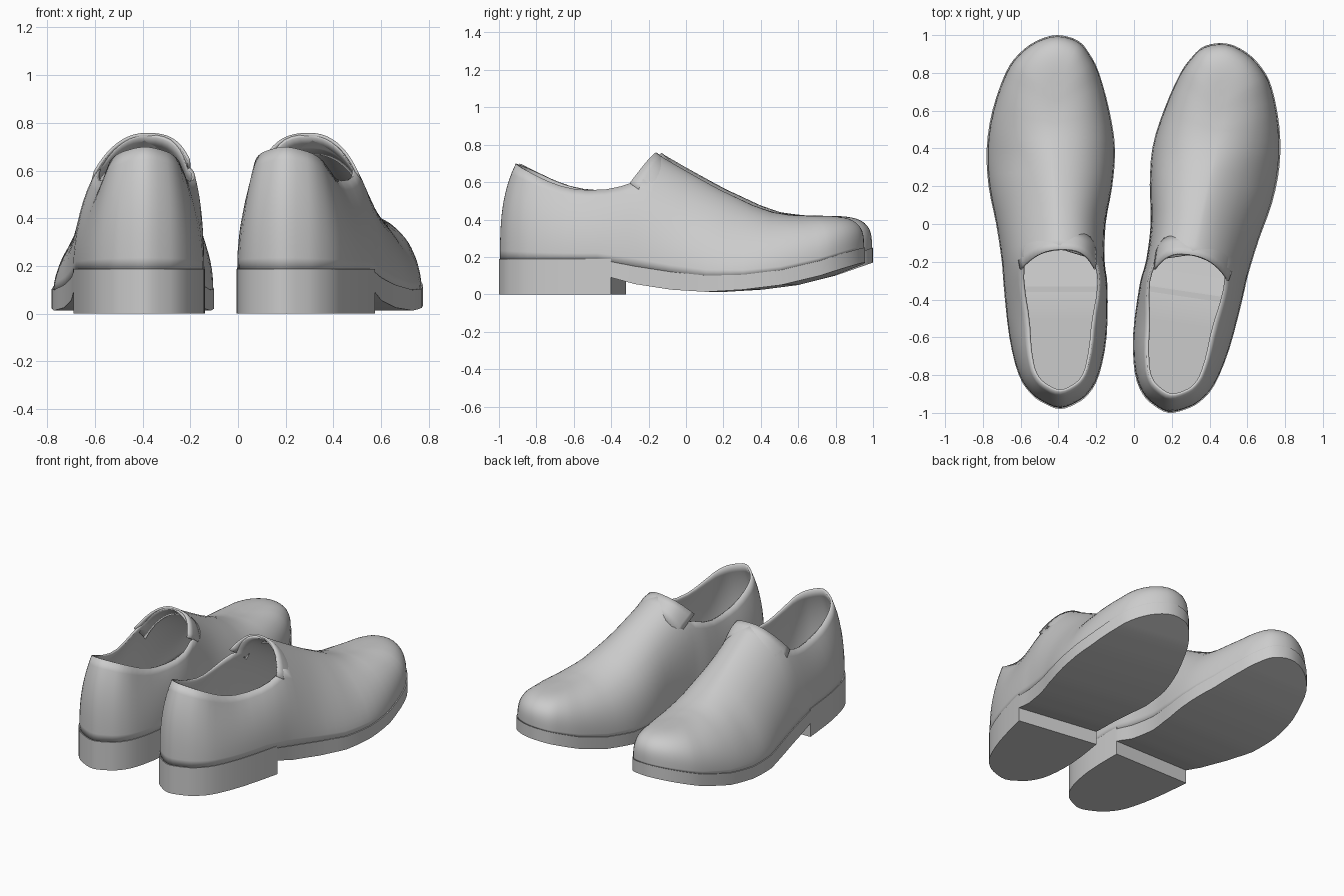
import bpy, bmesh, math
from mathutils import Matrix

if "Cube" in bpy.data.objects:
    bpy.data.objects.remove(bpy.data.objects["Cube"])

# Plan outline of the left shoe: (y, outer x, inner x), heel tip to toe tip
ROWS = [(-.95, -.475, -.305), (-.90, -.545, -.24), (-.8, -.61, -.185), (-.6, -.66, -.145),
        (-.33, -.69, -.14), (-.2, -.70, -.155), (0, -.73, -.15), (.2, -.77, -.115),
        (.4, -.78, -.10), (.6, -.75, -.13), (.8, -.68, -.185), (.9, -.61, -.235), (.97, -.515, -.295)]
SUB = 3
KEYS = [(-.39, -.98)] + [(r[2], r[0]) for r in ROWS] + [(-.405, 1.0)] + [(r[1], r[0]) for r in reversed(ROWS)]


def curve(*pts):
    def f(y):
        if y <= pts[0][0]:
            return pts[0][1]
        for (a, u), (b, v) in zip(pts, pts[1:]):
            if y <= b:
                return u + (v - u) * (y - a) / (b - a)
        return pts[-1][1]
    return f


def smooth_loop(keys):
    out, n = [], len(keys)
    for i in range(n):
        a, b, c, d = (keys[(i + j) % n] for j in (-1, 0, 1, 2))
        for k in range(SUB):
            t = k / SUB
            out.append(tuple(.5 * (2 * b[m] + (c[m] - a[m]) * t + (2 * a[m] - 5 * b[m] + 4 * c[m] - d[m]) * t * t
                                   + (3 * b[m] - a[m] - 3 * c[m] + d[m]) * t ** 3) for m in (0, 1)))
    return out


LOOP = smooth_loop(KEYS)
N = len(LOOP)
HEEL_END = SUB * 5      # station of the heel breast
THROAT = SUB * 6        # station where the quarter meets the vamp

sole_top = curve((-.4, .188), (-.2, .15), (0, .12), (.2, .10), (.4, .105), (.6, .13), (.8, .18), (1, .25))
sole_bottom = curve((-.33, .09), (-.2, .055), (0, .025), (.2, .013), (.4, .025), (.6, .05), (.8, .10), (1, .17))
ridge_y = curve((-.2, -.13), (.5, .48), (.9, .70), (1, .73))
ridge_z = curve((-.13, .745), (0, .67), (.2, .56), (.4, .467), (.5, .433), (.6, .417), (.8, .41))
ridge_x = curve((-.13, -.39), (.4, -.43), (.73, -.41))
power = curve((-.2, 2.5), (.1, 2.0), (.35, 1.85), (.8, 2.6), (1, 3.5))
power_side = curve((-.2, .5), (.5, .25), (.9, .1), (1, 0))
rim_scale = curve((-.97, .85), (-.8, .72), (-.6, .67), (-.2, .76))
rim_side = curve((-.97, 0), (-.6, .04), (-.2, .11))
rim_z = curve((-.89, .70), (-.8, .655), (-.7, .605), (-.6, .57), (-.5, .552), (-.35, .56), (-.22, .61))
wall_power = curve((-.95, 3), (-.8, 2.2))
join = curve((-.5, 0), (-.2, 1))

RIGHT = Matrix.Translation((-.06, .027, 0)) @ Matrix.Rotation(math.radians(-8.5), 4, 'Z') @ Matrix.Scale(-1, 4, (1, 0, 0))


def make(name, verts, faces, thickness=0):
    for side, mat in (("left", Matrix()), ("right", RIGHT)):
        mesh = bpy.data.meshes.new(name)
        mesh.from_pydata([mat @ Matrix.Translation(v).to_translation() for v in verts], [], faces)
        bm = bmesh.new()
        bm.from_mesh(mesh)
        bmesh.ops.remove_doubles(bm, verts=bm.verts, dist=1e-4)
        bmesh.ops.recalc_face_normals(bm, faces=bm.faces)
        bm.to_mesh(mesh)
        bm.free()
        ob = bpy.data.objects.new(f"{side}_{name}", mesh)
        bpy.context.collection.objects.link(ob)
        if thickness:
            m = ob.modifiers.new("thickness", 'SOLIDIFY')
            m.thickness, m.offset = thickness, 0
        bpy.ops.object.select_all(action='DESELECT')
        ob.select_set(True)
        bpy.context.view_layer.objects.active = ob
        bpy.ops.object.shade_smooth_by_angle(angle=math.radians(40))


def sheet(name, grids, thickness):
    # one welded surface from several grids of points
    verts, faces = [], []
    for rows in grids:
        o, w = len(verts), len(rows[0])
        verts += [v for r in rows for v in r]
        faces += [tuple(o + q for q in (i * w + j, i * w + j + 1, (i + 1) * w + j + 1, (i + 1) * w + j))
                  for i in range(len(rows) - 1) for j in range(w - 1)]
    make(name, verts, faces, thickness)


def inset(p, s=.965):
    return -.41 + (p[0] + .41) * s, p[1] * (1 + (s - 1) * .37)


def slab(name, first, last, top, bottom, scale=1):
    # closed plate between two stations, four corners per station
    verts, faces = [], []
    for i in range(first, last + 1):
        r, l = inset(LOOP[i], scale), inset(LOOP[-i % N], scale)
        verts += [(*r, top(r[1])), (*l, top(l[1])), (*l, bottom(l[1])), (*r, bottom(r[1]))]
    n = last - first
    for i in range(n):
        for k in range(4):
            a, b = 4 * i + k, 4 * i + (k + 1) % 4
            faces.append((a, b, b + 4, a + 4))
    for base, station in ((0, first), (4 * n, last)):
        if station % (N // 2):
            faces.append(tuple(base + k for k in range(4)))
    make(name, verts, faces)


def arch(base, ridge, p, a):
    c, s = max(math.cos(a), 0) ** (2 / p), math.sin(a) ** (2 / p)
    return [ridge[k] + (base[k] - ridge[k]) * c for k in (0, 1)] + [base[2] + (ridge[2] - base[2]) * s]


# Heel block, sole and insole
slab("heel", 0, HEEL_END, lambda y: .188, lambda y: 0)
slab("sole", HEEL_END, N // 2, sole_top, sole_bottom)
slab("insole", 0, SUB * 8, lambda y: sole_top(y) + .008, lambda y: sole_top(y) - .004, .94)

# Quarter: wall around the heel up to the collar, blending into the vamp's throat rib
quarter = []
for k in range(-THROAT, THROAT + 1):
    loop_y = LOOP[k % N][1]
    x, y = inset(LOOP[k % N])
    sign = 1 if k > 0 else -1
    f = rim_scale(y) + sign * rim_side(y)
    rx, ry = -.39 + (x + .39) * f, -.2 + (y + .2) * .89
    z0, z1 = sole_top(loop_y) - .005, rim_z(ry)
    p, w = 2.5 + sign * .5, join(loop_y)
    row = []
    for j in range(11):
        z = z0 + (z1 - z0) * j / 10
        h = (j / 10) ** wall_power(y)
        g = 1 - (1 - ((z - z0) / (.745 - z0)) ** p) ** (1 / p)
        row.append((x + (rx - x) * h * (1 - w) + (-.39 - x) * g * w,
                    y + (ry - y) * h * (1 - w) + (-.13 - y) * g * w, z))
    quarter.append(row)

# Vamp: ribs from the welt to the centre ridge, fanning around the toe
vamp = []
for k in range(THROAT, N - THROAT + 1):
    x, y = inset(LOOP[k])
    yl = LOOP[k][1]
    yr = ridge_y(yl)
    p = power(yl) + (power_side(yl) if k < N // 2 else -power_side(yl))
    angles = [math.asin((.775 * j / 10) ** (p / 2)) for j in range(11)]
    angles += [angles[-1] + (math.pi / 2 - angles[-1]) * j / 8 for j in range(1, 9)]
    vamp.append([arch((x, y, sole_top(yl) - .005), (ridge_x(yr), yr, ridge_z(yr)), p, a) for a in angles])
sheet("upper", [quarter, vamp], .014)

# Throat flap: free lower tips at the sides, front edge sunk into the vamp
flap = []
for t in (0, .33, .67, 1):
    row = []
    for j in range(-10, 11):
        v = j / 10
        a = math.radians(90 - abs(v) * (42 + 12 * t))
        y = (-.135 - .105 * v * v) * (1 - t) + (-.04 - .06 * v * v) * t
        w, p = (.24, 3.0) if v > 0 else (-.312, 2.0)
        w -= math.copysign(.028 * t, w)
        zr = ridge_z(max(y, -.13)) + .008 - .03 * t
        row.append(arch((-.39 + w, y, .14), (-.39, y, zr), p, a))
    flap.append(row)
sheet("throat_flap", [flap], .012)
